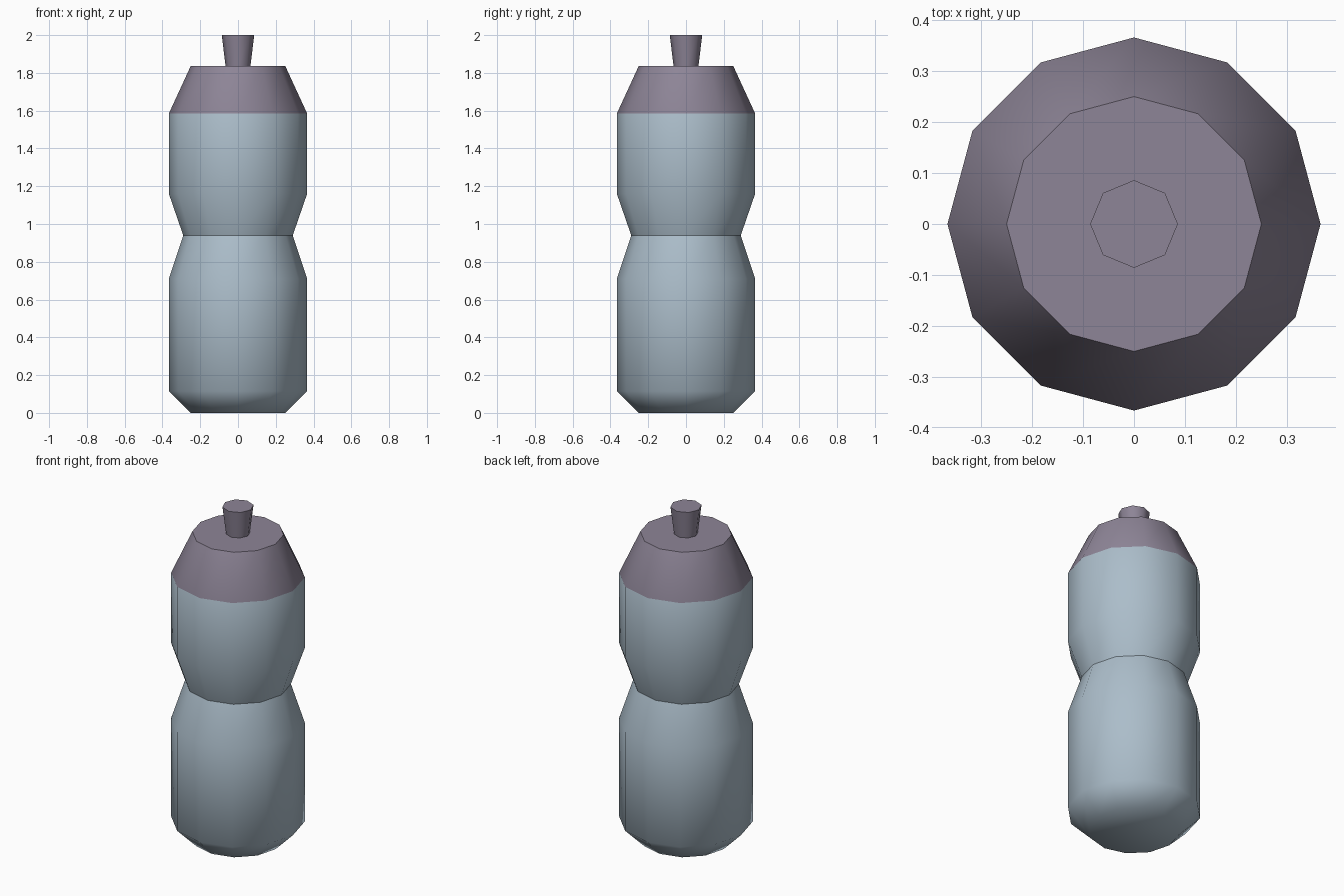
import bpy
import bmesh
from math import cos, sin, tau

cube = bpy.data.objects.get("Cube")
if cube:
    bpy.data.objects.remove(cube)


def material(name, rgb):
    mat = bpy.data.materials.new(name)
    mat.use_nodes = True
    mat.diffuse_color = (*rgb, 1)
    mat.node_tree.nodes["Principled BSDF"].inputs["Base Color"].default_value = (*rgb, 1)
    return mat


def lathe(name, profile, sides, mats, sharp_rings, cap_above=None):
    """Turn a (radius, height) profile around z, closed at both ends."""
    bm = bmesh.new()
    rings = [[bm.verts.new((r * cos(tau * i / sides), r * sin(tau * i / sides), z))
              for i in range(sides)] for r, z in profile]
    for low, high in zip(rings, rings[1:]):
        for i in range(sides):
            j = (i + 1) % sides
            bm.faces.new((low[i], low[j], high[j], high[i]))
    bm.faces.new(rings[0][::-1])
    bm.faces.new(rings[-1])
    for face in bm.faces:
        face.smooth = True
        if cap_above is not None and face.calc_center_median().z > cap_above:
            face.material_index = 1
    # Crisp creases around the chosen rings
    for k in sharp_rings:
        ring = set(rings[k])
        for edge in bm.edges:
            if set(edge.verts) <= ring:
                edge.smooth = False
    mesh = bpy.data.meshes.new(name)
    bm.to_mesh(mesh)
    bm.free()
    for mat in mats:
        mesh.materials.append(mat)
    obj = bpy.data.objects.new(name, mesh)
    bpy.context.collection.objects.link(obj)
    return obj


blue = material("pale blue plastic", (0.41, 0.51, 0.59))
mauve = material("mauve plastic", (0.27, 0.235, 0.31))

# Bottle with pinched grip and sloping shoulder lid
lid_z = 1.585
bottle_profile = [(0.25, 0), (0.366, 0.115), (0.366, 0.71), (0.29, 0.94),
                  (0.366, 1.16), (0.366, lid_z), (0.25, 1.837)]
lathe("bottle_and_lid", bottle_profile, 12, [blue, mauve], (3, 6), lid_z)

# Flared drinking spout
lathe("spout", [(0.065, 1.83), (0.086, 2.0)], 8, [mauve], (0, 1))
